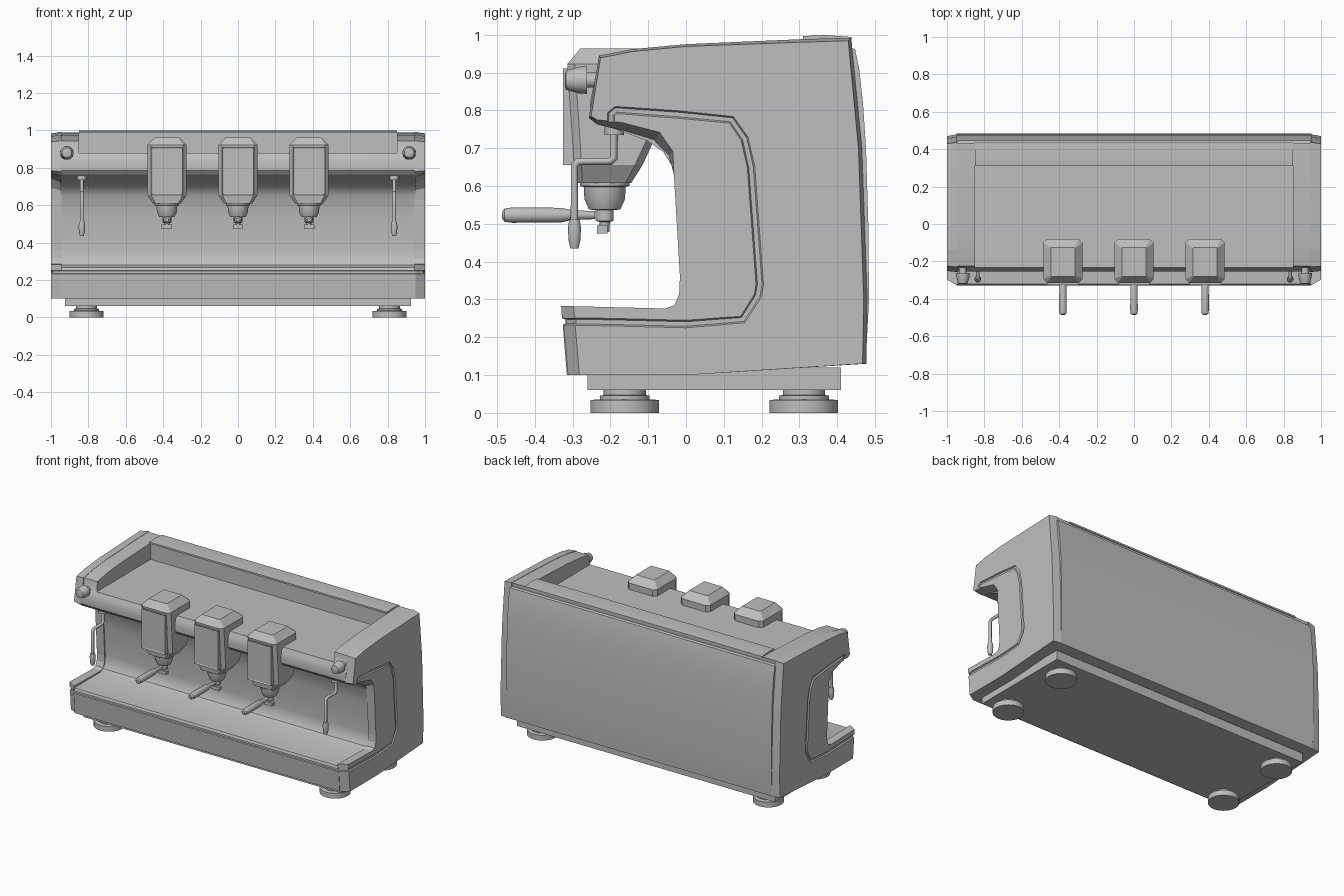
import bpy, bmesh, math
from mathutils import Vector

if "Cube" in bpy.data.objects:
    bpy.data.objects.remove(bpy.data.objects["Cube"], do_unlink=True)

grey = bpy.data.materials.new("satin_grey")
grey.use_nodes = True
grey.diffuse_color = (0.52, 0.52, 0.52, 1)
grey.node_tree.nodes["Principled BSDF"].inputs["Base Color"].default_value = (0.52, 0.52, 0.52, 1)


def finish(name, bm, angle=30):
    bmesh.ops.recalc_face_normals(bm, faces=bm.faces)
    mesh = bpy.data.meshes.new(name)
    bm.to_mesh(mesh)
    bm.free()
    mesh.materials.append(grey)
    ob = bpy.data.objects.new(name, mesh)
    bpy.context.collection.objects.link(ob)
    bpy.ops.object.select_all(action='DESELECT')
    ob.select_set(True)
    bpy.context.view_layer.objects.active = ob
    if angle:
        bpy.ops.object.shade_smooth_by_angle(angle=math.radians(angle))
    return ob


def loft(name, rings, angle=30):
    """Join matching rings of points and cap both ends."""
    bm = bmesh.new()
    loops = [[bm.verts.new(p) for p in ring] for ring in rings]
    n = len(loops[0])
    for a, b in zip(loops, loops[1:]):
        for i in range(n):
            j = (i + 1) % n
            bm.faces.new((a[i], a[j], b[j], b[i]))
    bm.faces.new(loops[0])
    bm.faces.new(loops[-1])
    return finish(name, bm, angle)


def slab(name, profile, x0, x1, angle=30):
    return loft(name, [[(x, y, z) for y, z in profile] for x in (x0, x1)], angle)


def box(name, lo, hi):
    return slab(name, [(lo[1], lo[2]), (hi[1], lo[2]), (hi[1], hi[2]), (lo[1], hi[2])], lo[0], hi[0], 0)


def turned(name, profile, loc, axis='z', sides=24):
    """Revolve (radius, offset) pairs around an axis through loc."""
    rings = []
    for r, h in profile:
        ring = []
        for i in range(sides):
            t = math.tau * (i + 0.5) / sides
            c, s = r * math.cos(t), r * math.sin(t)
            ring.append(Vector(loc) + Vector((c, s, h) if axis == 'z' else (c, h, s)))
        rings.append(ring)
    return loft(name, rings)


def cut(ob, cutter):
    mod = ob.modifiers.new("cut", 'BOOLEAN')
    mod.object = cutter
    mod.solver = 'EXACT'
    cutter.hide_render = True
    bpy.context.view_layer.objects.active = ob
    bpy.ops.object.modifier_apply(modifier=mod.name)
    bpy.data.objects.remove(cutter, do_unlink=True)


# Central body: C-shaped section with a bowed rear panel
body_profile = [
    (-.315, .1), (0, .1), (.475, .13), (.484, .3), (.482, .5), (.476, .7), (.468, .82),
    (.458, .91), (.447, .962), (.43, .966), (.432, .99), (.3, .986), (0, .973),
    (-.14, .96), (-.225, .943), (-.232, .88), (-.246, .86), (-.254, .82), (-.252, .785),
    (-.235, .765), (-.17, .745), (-.1, .718), (-.06, .69), (-.035, .65), (-.02, .55),
    (-.008, .36), (-.012, .31), (-.03, .28), (-.06, .268), (-.3, .268), (-.322, .266),
    (-.328, .25), (-.319, .247), (-.319, .236), (-.326, .233)]
body = slab("main_body", body_profile, -.95, .95)
cut(body, box("tray_cutter", (-.85, -.5, .88), (.85, .32, 1.2)))
bpy.ops.object.shade_smooth_by_angle(angle=math.radians(30))

# Rear top strip
slab("rear_top_strip", [(.31, .985), (.31, .996), (.36, 1), (.437, .994), (.437, .983)], -.85, .85)

# Side panels: inner outline (y, z) and its shift (dy, dz) on the outer face
panel = [
    (-.315, .1, .033, 0), (0, .1, 0, 0), (.477, .13, -.01, 0), (.48, .3, -.01, 0),
    (.466, .7, -.01, 0), (.437, .992, -.008, -.008), (.3, .988, 0, -.008), (0, .975, 0, -.006),
    (-.14, .962, 0, -.006), (-.23, .945, .004, -.006), (-.257, .78, .006, .005),
    (-.235, .763, 0, .012), (-.17, .746, 0, .022), (-.085, .72, .015, .022),
    (-.045, .68, .01, .012), (-.032, .63, 0, 0), (-.016, .36, 0, 0), (-.018, .315, 0, 0),
    (-.03, .285, 0, 0), (-.055, .276, 0, 0), (-.33, .282, .033, 0), (-.328, .25, .033, 0),
    (-.319, .247, .033, 0), (-.319, .236, .033, 0), (-.326, .233, .033, 0)]
groove = [(-.4, .243), (-.2, .24), (0, .235), (.15, .247), (.19, .31), (.195, .34),
          (.172, .65), (.155, .725), (.12, .775), (-.02, .789), (-.185, .801),
          (-.198, .79), (-.2, .74)]


def groove_cutter(side):
    """Sweep a tapered channel along the groove path."""
    pts = [Vector(p) for p in groove]
    rings = []
    for i, p in enumerate(pts):
        d0 = (p - pts[max(i - 1, 0)]).normalized()
        d1 = (pts[min(i + 1, len(pts) - 1)] - p).normalized()
        t = (d0 + d1).normalized()
        nrm = Vector((-t.y, t.x))
        ring = []
        for w, x in ((-.012, 1.004), (.012, 1.004), (.006, .992), (-.006, .992)):
            q = p + nrm * w
            ring.append((side * x, q.x, q.y))
        rings.append(ring)
    return loft("groove_cutter", rings, 0)


for side, label in ((1, "left"), (-1, "right")):
    ob = loft(label + "_side_panel", [
        [(side * .945, y, z) for y, z, _, _ in panel],
        [(side * 1.0, y + dy, z + dz) for y, z, dy, dz in panel]], 0)
    cut(ob, groove_cutter(side))

    # Steam knob on the end of the upper arm
    turned(label + "_steam_knob", [(.02, .0), (.02, -.03), (.037, -.03), (.036, -.05),
           (.026, -.085), (.018, -.088)], (side * .915, -.232, .88), 'y', 16)

    # Steam wand: bent tube, socket and tip
    x = side * .835
    curve = bpy.data.curves.new(label + "_steam_wand", 'CURVE')
    curve.dimensions = '3D'
    curve.bevel_depth = .01
    curve.bevel_resolution = 2
    curve.use_fill_caps = True
    path = [(-.19, .8), (-.19, .675), (-.2, .665), (-.285, .665), (-.295, .655), (-.295, .5)]
    spline = curve.splines.new('POLY')
    spline.points.add(len(path) - 1)
    for pt, (y, z) in zip(spline.points, path):
        pt.co = (x, y, z, 1)
    curve.materials.append(grey)
    wand = bpy.data.objects.new(label + "_steam_wand", curve)
    bpy.context.collection.objects.link(wand)
    bpy.ops.object.select_all(action='DESELECT')
    wand.select_set(True)
    bpy.context.view_layer.objects.active = wand
    bpy.ops.object.convert(target='MESH')
    turned(label + "_wand_socket", [(.026, .735), (.026, .77)], (x, -.19, 0), sides=16)
    turned(label + "_wand_tip", [(.011, .435), (.016, .455), (.018, .49), (.014, .512)],
           (x, -.295, 0), sides=12)

    # Feet
    for y, where in ((-.162, "front"), (.312, "rear")):
        turned(f"{where}_{label}_foot", [(.091, 0), (.091, .034), (.066, .036), (.066, .046),
               (.056, .047), (.056, .07)], (side * .81, y, 0), sides=32)

# Base plinth
box("base_plinth", (-.925, -.26, .06), (.925, .41, .12))


def octagon(w, y0, y1, z, c):
    return [(-w + c, y0, z), (w - c, y0, z), (w, y0 + c, z), (w, y1 - c, z),
            (w - c, y1, z), (-w + c, y1, z), (-w, y1 - c, z), (-w, y0 + c, z)]


# Brewing groups
for x, label in ((-.38, "right"), (0, "middle"), (.38, "left")):
    sections = [octagon(.065, -.28, -.125, .963, .004), octagon(.105, -.314, -.08, .922, .02),
                octagon(.105, -.3, -.085, .72, .02), octagon(.105, -.296, -.115, .655, .02),
                octagon(.075, -.29, -.145, .608, .015)]
    head = loft(label + "_group_head", sections, 0)
    head.location.x = x

    # Control display with a recessed screen
    bm = bmesh.new()
    bmesh.ops.create_cube(bm, size=1)
    for v in bm.verts:
        v.co = (x + v.co.x * .168, -.307 + v.co.y * .036, .783 + v.co.z * .256)
    bm.faces.ensure_lookup_table()
    front = min(bm.faces, key=lambda f: f.calc_center_median().y)
    bmesh.ops.inset_region(bm, faces=[front], thickness=.01)
    bmesh.ops.translate(bm, verts=front.verts, vec=(0, .004, 0))
    finish(label + "_display", bm, 0)

    # Filter holder with spout and handle
    turned(label + "_filter_holder", [(.066, .612), (.066, .6), (.056, .598), (.054, .565),
           (.042, .538), (.024, .536), (.024, .508), (.014, .505), (.012, .478)], (x, -.215, 0))
    box(label + "_spout", (x - .028, -.235, .474), (x + .028, -.208, .496))
    turned(label + "_handle", [(.011, -.24), (.013, -.3), (.02, -.33), (.021, -.46),
           (.018, -.48), (.01, -.486)], (x, 0, .523), 'y', 12)
